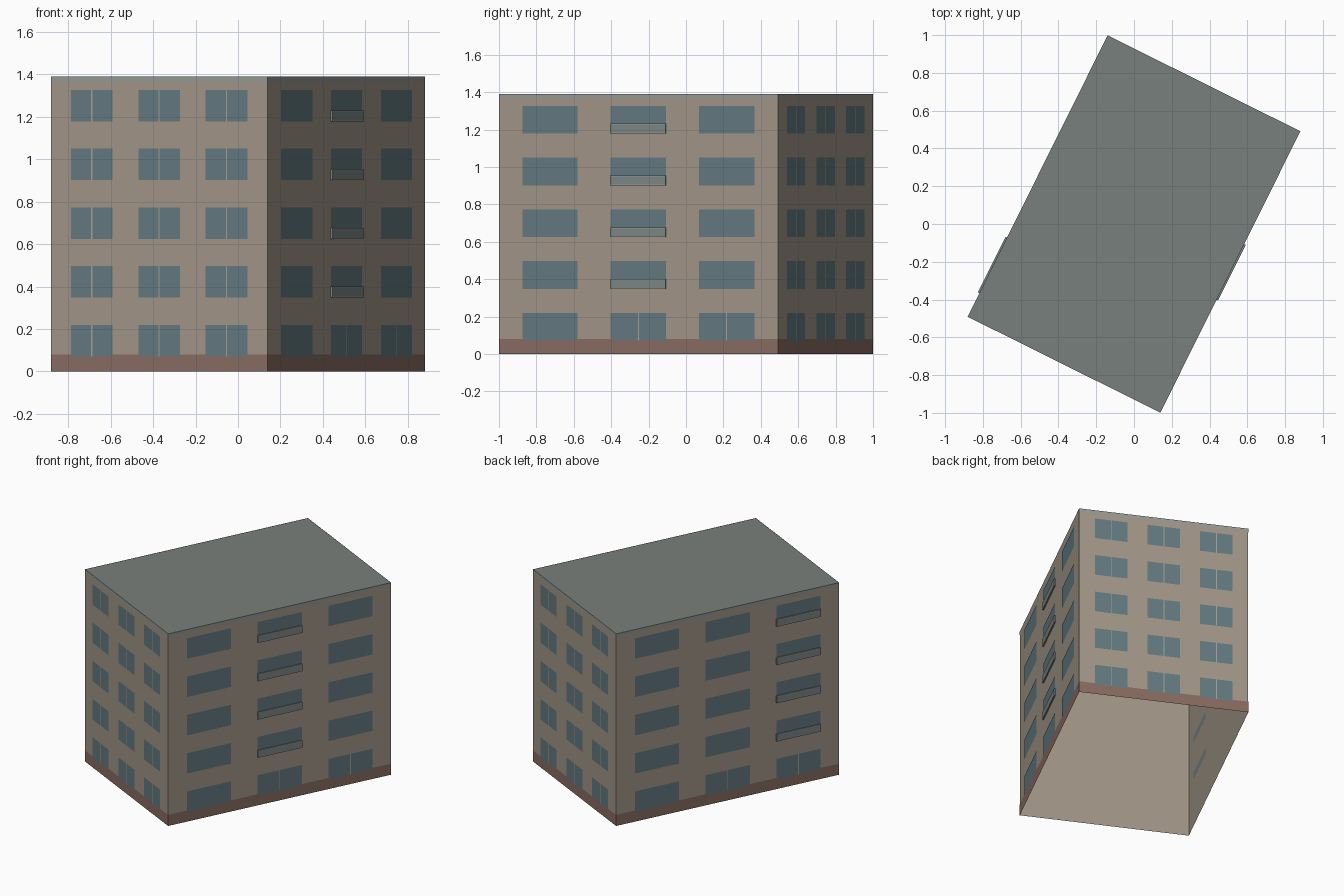
import bpy, bmesh, math
from mathutils import Matrix, Vector

if "Cube" in bpy.data.objects:
    bpy.data.objects.remove(bpy.data.objects["Cube"])

HX, HY, H = 0.57, 0.832, 1.39          # half width, half depth, height
TURN = Matrix.Rotation(math.radians(-26.45), 4, 'Z')
ROWS = [0.071 + 0.277 * i for i in range(5)]
WIN_H = 0.148


def make(name, bm, color):
    bm.transform(TURN)
    me = bpy.data.meshes.new(name)
    bm.to_mesh(me)
    bm.free()
    ob = bpy.data.objects.new(name, me)
    bpy.context.collection.objects.link(ob)
    mat = bpy.data.materials.new(name + "_colour")
    mat.diffuse_color = (*color, 1)
    mat.use_nodes = True
    mat.node_tree.nodes["Principled BSDF"].inputs["Base Color"].default_value = mat.diffuse_color
    me.materials.append(mat)


def side_matrix(k):
    # side 0 front, 1 right, 2 back, 3 left; x along the wall, -y outward
    dist = HY if k % 2 == 0 else HX
    return Matrix.Rotation(k * math.pi / 2, 4, 'Z') @ Matrix.Translation((0, -dist, 0))


def quad(bm, k, u0, u1, z0, z1, off):
    m = side_matrix(k)
    pts = [(u0, z0), (u1, z0), (u1, z1), (u0, z1)]
    bm.faces.new([bm.verts.new(m @ Vector((u, -off, z))) for u, z in pts])


def block(bm, k, u0, u1, z0, z1, depth):
    m = (side_matrix(k) @ Matrix.Translation(((u0 + u1) / 2, -depth / 2, (z0 + z1) / 2))
         @ Matrix.Diagonal((u1 - u0, depth, z1 - z0, 1)))
    bmesh.ops.create_cube(bm, size=1, matrix=m)


def band(name, z0, z1, off, color):
    bm = bmesh.new()
    for k in range(4):
        w = (HX if k % 2 == 0 else HY) + off
        quad(bm, k, -w, w, z0, z1, off)
    bmesh.ops.remove_doubles(bm, verts=bm.verts, dist=1e-5)
    make(name, bm, color)


# Wall shell (open underneath), base band and top trim
band("walls", 0, H, 0, (0.36, 0.305, 0.245))
band("plinth", 0, 0.08, 0.001, (0.25, 0.15, 0.12))
band("cornice", 1.365, H, 0.001, (0.31, 0.32, 0.29))

# Flat roof
bm = bmesh.new()
bm.faces.new([bm.verts.new((x * HX, y * HY, H))
              for x, y in ((-1, -1), (1, -1), (1, 1), (-1, 1))])
make("roof", bm, (0.19, 0.215, 0.2))

# Windows, mullions and shallow balconies
glass, mullions, panels, rails = (bmesh.new() for _ in range(4))
for k in range(4):
    short = k % 2 == 0
    pitch, half = (0.355, 0.11) if short else (0.528, 0.165)
    balcony_col = {1: 0, 3: 1}.get(k)
    for col in (-1, 0, 1):
        c = col * pitch
        for row, z in enumerate(ROWS):
            quad(glass, k, c - half, c + half, z, z + WIN_H, 0.002)
            if short or (row == 0 and col >= 0):
                quad(mullions, k, c - 0.003, c + 0.003, z, z + WIN_H, 0.003)
            if col == balcony_col and row > 0:
                block(panels, k, c - half, c + half, z, z + 0.052, 0.009)
                for zr in (z, z + 0.047):
                    quad(rails, k, c - half, c + half, zr, zr + 0.005, 0.01)
make("windows", glass, (0.125, 0.195, 0.22))
make("window_mullions", mullions, (0.38, 0.36, 0.32))
make("balcony_panels", panels, (0.2, 0.245, 0.24))
make("balcony_rails", rails, (0.36, 0.36, 0.32))
